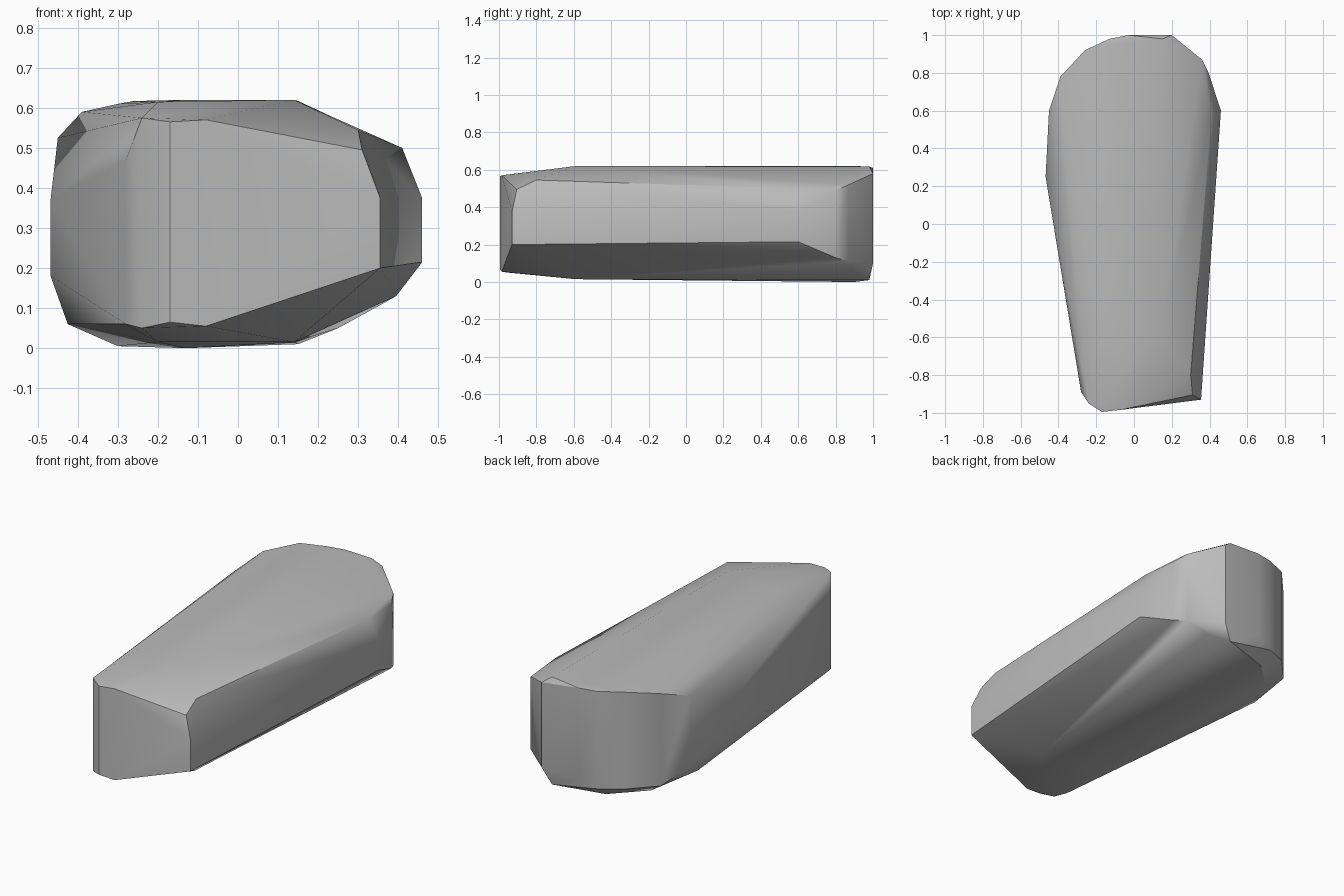
import bpy
import bmesh
import math

# Remove the default object
default_cube = bpy.data.objects.get("Cube")
if default_cube:
    bpy.data.objects.remove(default_cube, do_unlink=True)


def make_material(name, colour):
    material = bpy.data.materials.new(name)
    material.use_nodes = True
    material.diffuse_color = colour
    shader = material.node_tree.nodes["Principled BSDF"]
    shader.inputs["Base Color"].default_value = colour
    shader.inputs["Roughness"].default_value = 0.8
    return material


def add_column(mesh, x, y, low, high):
    """Add the lower and upper corner of one upright edge of the stone."""
    for z in (low, high):
        mesh.verts.new((x, y, z))


# Narrow front end, running from the right flank to the left flank
front_end = [
    (-.28, -.89, .06, .47), (-.24, -.95, .05, .575), (-.17, -.995, .065, .565),
    (-.08, -.985, .055, .57), (.355, -.93, .2, .375), (.31, -.905, .18, .495),
    (.3, -.8, .15, .545),
]

# Flat top and bottom, where the long slopes to the front begin
deck = [(.14, -.59, .015, .62), (-.2, -.57, .015, .615)]

# Left flank and the faceted back left corner
left_flank = [
    (.46, .6, .215, .375), (.41, .58, .21, .5), (.395, .8, .13, .49),
    (.36, .87, .11, .52), (.25, .91, .05, .55), (.2, 1, .1, .58),
    (.15, .98, .01, .617),
]

# Rounded back and right flank
right_flank = [
    (-.03, 1, .1, .61), (-.13, .98, .06, .61), (-.26, .92, .07, .617),
    (-.39, .78, .07, .59), (-.45, .6, .13, .525), (-.468, .25, .18, .37),
    (-.13, .9, 0, .62), (-.3, .74, .005, .61), (-.425, .5, .06, .5),
]

# Wrap all corners in one convex stone
mesh = bmesh.new()
for section in (front_end, deck, left_flank, right_flank):
    for column in section:
        add_column(mesh, *column)
hull = bmesh.ops.convex_hull(mesh, input=mesh.verts)
unused = {item for item in hull["geom_interior"] + hull["geom_unused"]
          if isinstance(item, bmesh.types.BMVert)}
bmesh.ops.delete(mesh, geom=list(unused), context="VERTS")

# Merge nearly flat triangles into broad facets
bmesh.ops.dissolve_limit(mesh, angle_limit=math.radians(1),
                         verts=mesh.verts, edges=mesh.edges)
bmesh.ops.recalc_face_normals(mesh, faces=mesh.faces)

stone_data = bpy.data.meshes.new("stone")
mesh.to_mesh(stone_data)
mesh.free()
stone = bpy.data.objects.new("stone", stone_data)
bpy.context.collection.objects.link(stone)
stone_data.materials.append(make_material("stone grey", (.5, .5, .5, 1)))

# Soft shading across shallow facets, crisp along strong edges
bpy.ops.object.select_all(action="DESELECT")
stone.select_set(True)
bpy.context.view_layer.objects.active = stone
bpy.ops.object.shade_smooth_by_angle(angle=math.radians(30))
